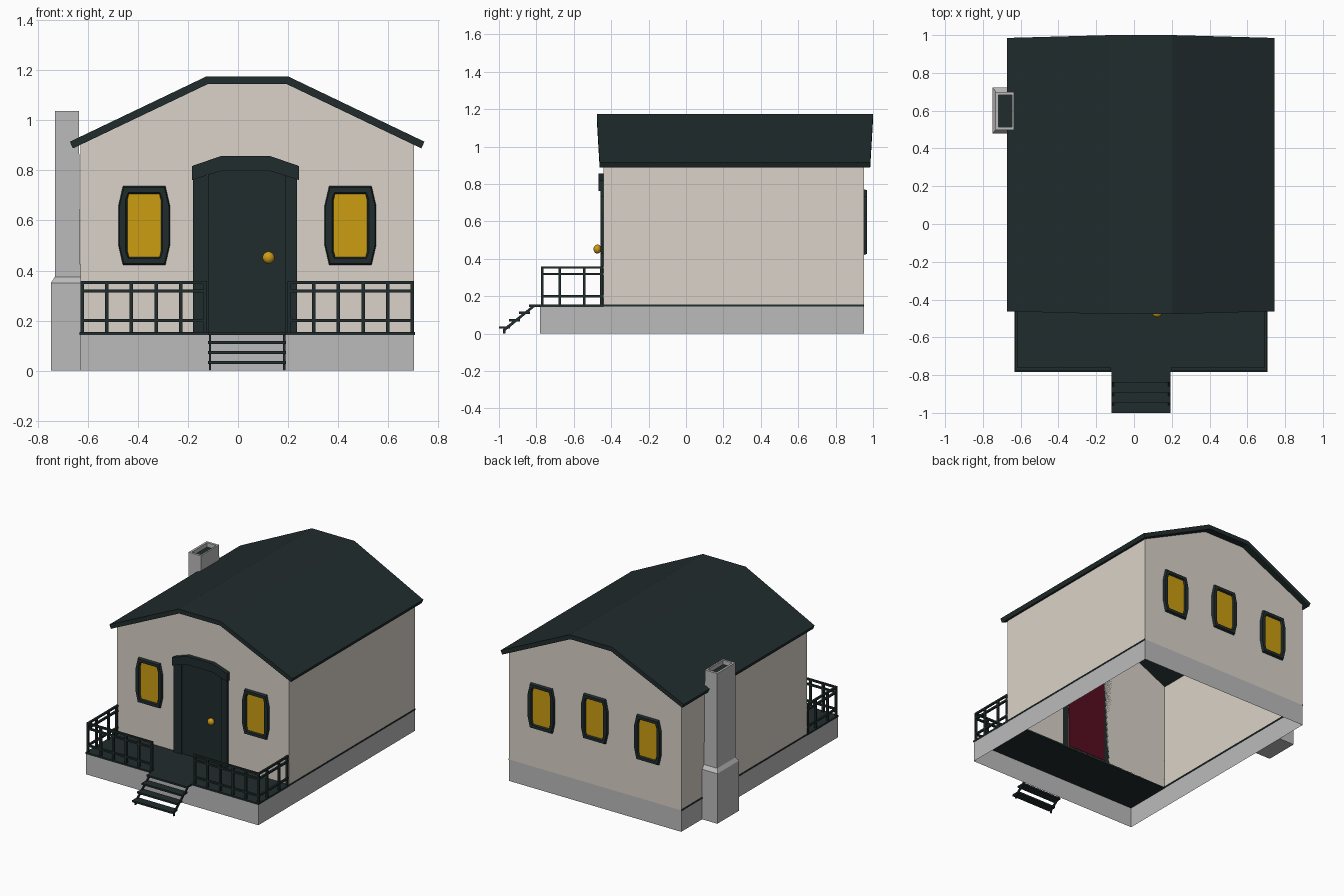
import bpy, bmesh, math
from mathutils import Vector

if "Cube" in bpy.data.objects:
    bpy.data.objects.remove(bpy.data.objects["Cube"])


def mat(name, rgb):
    m = bpy.data.materials.new(name)
    m.diffuse_color = (*rgb, 1)
    m.use_nodes = True
    m.node_tree.nodes["Principled BSDF"].inputs["Base Color"].default_value = m.diffuse_color
    return m


DARK = mat("dark_green", (0.015, 0.025, 0.026))
WALL = mat("cream_plaster", (0.70, 0.65, 0.58))
STONE = mat("grey_stone", (0.50, 0.50, 0.50))
GLOW = mat("yellow_glass", (0.60, 0.34, 0.006))
BRASS = mat("brass", (0.62, 0.33, 0.01))
MAROON = mat("maroon", (0.09, 0.004, 0.014))
CX = 0.037  # symmetry line of the house


def finish(name, bm, m):
    bmesh.ops.recalc_face_normals(bm, faces=bm.faces)
    me = bpy.data.meshes.new(name)
    bm.to_mesh(me)
    bm.free()
    me.materials.append(m)
    ob = bpy.data.objects.new(name, me)
    bpy.context.collection.objects.link(ob)
    return ob


def add_box(bm, x0, x1, y0, y1, z0, z1):
    vs = bmesh.ops.create_cube(bm, size=1)["verts"]
    for v in vs:
        v.co = Vector(((x0 + x1) / 2 + v.co.x * (x1 - x0),
                       (y0 + y1) / 2 + v.co.y * (y1 - y0),
                       (z0 + z1) / 2 + v.co.z * (z1 - z0)))
    return vs


def boxes(name, m, *dims):
    bm = bmesh.new()
    for d in dims:
        add_box(bm, *d)
    return finish(name, bm, m)


def loft(name, m, loops, cap_start=False, cap_end=False, closed=False):
    """Bridge matching closed loops of 3D points."""
    bm = bmesh.new()
    rings = [[bm.verts.new(p) for p in lp] for lp in loops]
    n = len(rings[0])
    pairs = list(zip(rings, rings[1:])) + ([(rings[-1], rings[0])] if closed else [])
    for a, b in pairs:
        for i in range(n):
            j = (i + 1) % n
            bm.faces.new((a[i], a[j], b[j], b[i]))
    if cap_start:
        bm.faces.new(rings[0])
    if cap_end:
        bm.faces.new(rings[-1])
    return finish(name, bm, m)


def at_y(profile, y):
    return [(x, y, z) for x, z in profile]


def rect(x0, x1, y0, y1, z):
    return [(x0, y0, z), (x1, y0, z), (x1, y1, z), (x0, y1, z)]


# Hollow stone base and dark trim on its top edge
L, R, F, B, H = -0.63, 0.704, -0.78, 0.952, 0.15
WF = -0.44
loft("stone_base", STONE, [rect(L, R, F, B, 0), rect(L, R, F, B, H)])
e = 0.003
boxes("base_trim", DARK,
      (L - e, L + 0.004, F, B, 0.145, 0.155),
      (R - 0.004, R + e, F, B, 0.145, 0.155))
boxes("porch_floor", DARK, (L - e, R + e, F - e, WF, 0.143, 0.155))

# Wall shell: gable outline front and back, open at the bottom and under the roof
gable = [(L, H), (L, 0.905), (-0.12, 1.15), (0.195, 1.15), (R, 0.905), (R, H)]
bm = bmesh.new()
f = [bm.verts.new(p) for p in at_y(gable, WF)]
b = [bm.verts.new(p) for p in at_y(gable, B)]
bm.faces.new(f)
bm.faces.new(list(reversed(b)))
bm.faces.new((f[0], b[0], b[1], f[1]))
bm.faces.new((f[4], b[4], b[5], f[5]))
finish("walls", bm, WALL)

# Roof slab, its crown projecting slightly past the eaves
roof = [(-0.672, 0.915), (-0.128, 1.175), (0.202, 1.175), (0.745, 0.915),
        (0.733, 0.888), (0.195, 1.145), (-0.121, 1.145), (-0.66, 0.888)]


def roof_end(y, s):
    return [(x, y + s * 0.015 * (z > 1), z) for x, z in roof]


bm = bmesh.new()
ra = [bm.verts.new(p) for p in roof_end(-0.462, -1)]
rb = [bm.verts.new(p) for p in roof_end(0.985, 1)]
for i in range(8):
    j = (i + 1) % 8
    bm.faces.new((ra[i], ra[j], rb[j], rb[i]))
for r in (ra, rb):
    for i in range(3):
        bm.faces.new((r[i], r[i + 1], r[6 - i], r[7 - i]))
finish("roof", bm, DARK)

# Chimney with wider foot and open flue
loft("chimney", STONE, [
    rect(-0.748, L, 0.48, 0.722, 0), rect(-0.748, L, 0.48, 0.722, 0.35),
    rect(-0.732, L, 0.498, 0.7, 0.375), rect(-0.732, -0.636, 0.498, 0.7, 1.038),
    rect(-0.717, -0.647, 0.513, 0.683, 1.038), rect(-0.717, -0.647, 0.513, 0.683, 1.0)],
    cap_start=True)
boxes("flue", DARK, (-0.717, -0.647, 0.513, 0.683, 1.0, 1.008))

# Door, side posts, arched lintel, inner face and knob
boxes("door", DARK, (-0.12, 0.192, -0.45, WF, H, 0.80))
boxes("door_posts", DARK,
      (-0.18, -0.118, -0.458, WF, H, 0.78), (0.19, 0.235, -0.458, WF, H, 0.78))
half = [(-0.213, 0.818), (-0.1, 0.857), (0.1, 0.857), (0.213, 0.818),
        (0.213, 0.762), (0.1, 0.797), (-0.1, 0.797), (-0.213, 0.762)]
lintel = [(x + 0.03, z) for x, z in half]
bm = bmesh.new()
la = [bm.verts.new(p) for p in at_y(lintel, -0.468)]
lb = [bm.verts.new(p) for p in at_y(lintel, WF)]
for i in range(8):
    j = (i + 1) % 8
    bm.faces.new((la[i], la[j], lb[j], lb[i]))
for r in (la, lb):
    for i in range(3):
        bm.faces.new((r[i], r[i + 1], r[6 - i], r[7 - i]))
finish("lintel", bm, DARK)
boxes("door_inner_face", MAROON, (-0.115, 0.187, WF + 0.001, WF + 0.006, H + 0.006, 0.79))
bm = bmesh.new()
bmesh.ops.create_uvsphere(bm, u_segments=16, v_segments=10, radius=0.024)
for v in bm.verts:
    v.co = Vector((v.co.x + 0.122, v.co.y * 0.85 - 0.474, v.co.z + 0.452))
knob = finish("door_knob", bm, BRASS)
for p in knob.data.polygons:
    p.use_smooth = True


# Windows: chamfered octagonal frame around a thin glowing pane
def octagon(cx, cz, w, h, y, c=0.018, k=0.5):
    pts = [(-w + c, h), (w - c, h), (w, h * k), (w, -h * k),
           (w - c, -h), (-w + c, -h), (-w, -h * k), (-w, h * k)]
    return [(cx + x, y, cz + z) for x, z in pts]


def window(name, cx, cz, y, s):
    loft(name + "_frame", DARK, [
        octagon(cx, cz, 0.103, 0.157, y),
        octagon(cx, cz, 0.099, 0.151, y + s * 0.017),
        octagon(cx, cz, 0.074, 0.131, y + s * 0.017, 0.01, 0.8),
        octagon(cx, cz, 0.066, 0.125, y + s * 0.004, 0.006, 0.8)], closed=True)
    loft(name + "_pane", GLOW, [
        octagon(cx, cz, 0.068, 0.127, y + s * 0.001, 0.006, 0.8),
        octagon(cx, cz, 0.068, 0.127, y + s * 0.006, 0.006, 0.8)], True, True)


for i, dx in enumerate((-0.412, 0.412)):
    window(f"front_window_{i}", CX + dx, 0.58, WF, -1)
for i, (dx, z) in enumerate(((-0.412, 0.578), (0, 0.615), (0.412, 0.578))):
    window(f"back_window_{i}", CX + dx, z, B, 1)

# Porch railing: front on both sides of the steps, and along each side
t = 0.007
RAILS = (0.353, 0.318, 0.2)
bm = bmesh.new()
for x0, x1 in ((L, -0.123), (0.197, R)):
    for z in RAILS:
        add_box(bm, x0, x1, -0.768 - t, -0.768 + t, z - 0.006, z + 0.006)
    for i in range(6):
        x = x0 + t + (x1 - x0 - 2 * t) * i / 5
        add_box(bm, x - t, x + t, -0.768 - t, -0.768 + t, H, 0.355)
for x in (L + t, R - t):
    for z in RAILS:
        add_box(bm, x - t, x + t, -0.775, WF, z - 0.006, z + 0.006)
    for y in (-0.676, -0.543, -0.452):
        add_box(bm, x - t, x + t, y - t, y + t, H, 0.355)
finish("porch_railing", bm, DARK)

# Steps: four treads on two sloping stringers
bm = bmesh.new()
for i, z in enumerate((0.155, 0.118, 0.078, 0.038)):
    y = -0.78 - i * 0.0535
    add_box(bm, -0.12, 0.192, y - 0.06, y, z - 0.012, z)
finish("step_treads", bm, DARK)
side = [(-0.80, 0.15), (-0.82, 0.15), (-0.978, 0.025), (-0.978, 0.0), (-0.966, 0.0), (-0.966, 0.015)]
for name, x in (("left", -0.116), ("right", 0.18)):
    loft(name + "_stringer", DARK,
         [[(x, y, z) for y, z in side], [(x + 0.009, y, z) for y, z in side]], True, True)
